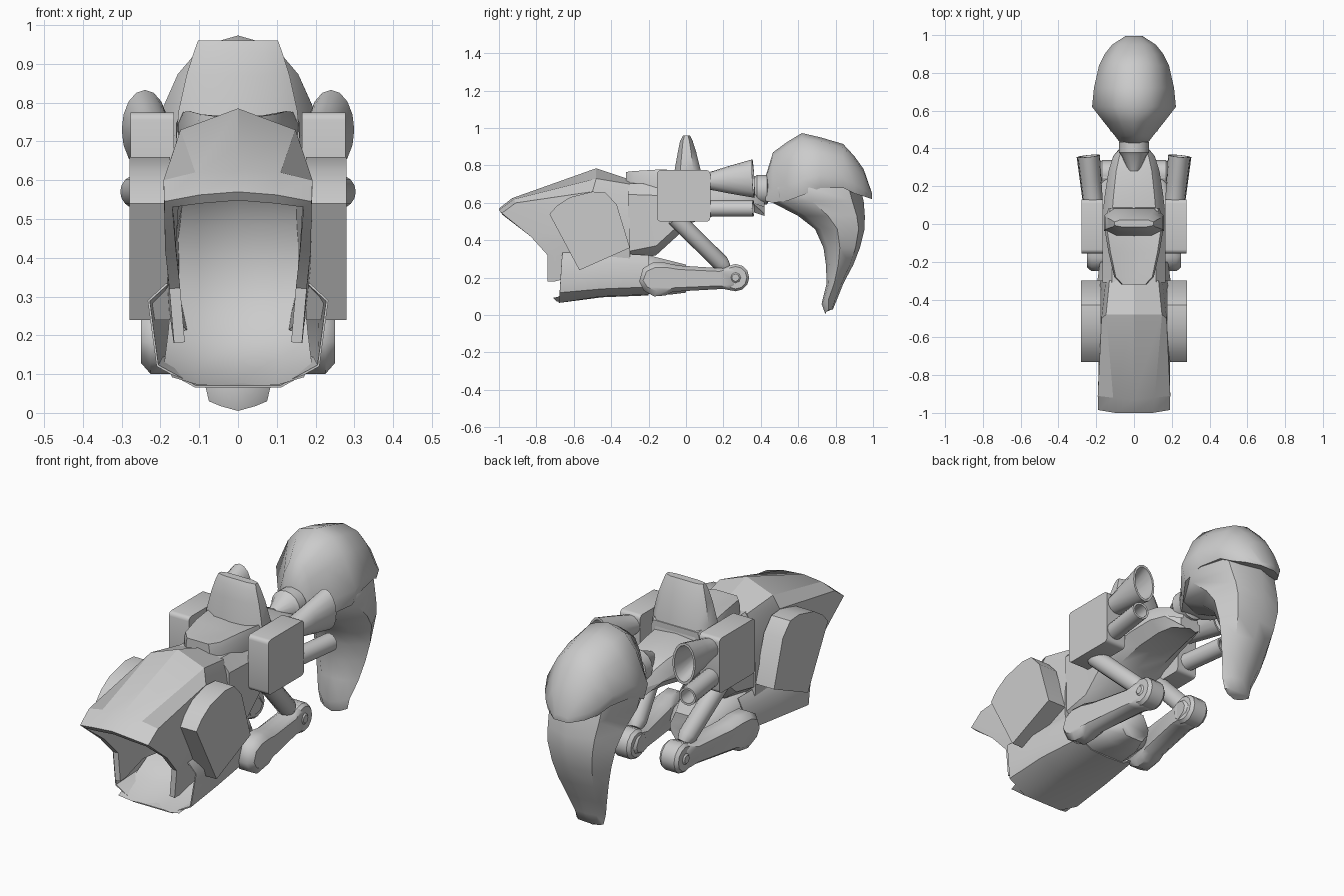
import bpy, bmesh, math
from mathutils import Vector

if "Cube" in bpy.data.objects:
    bpy.data.objects.remove(bpy.data.objects["Cube"])

paint = bpy.data.materials.new("light grey")
paint.diffuse_color = (0.6, 0.6, 0.6, 1)
paint.use_nodes = True
paint.node_tree.nodes["Principled BSDF"].inputs["Base Color"].default_value = paint.diffuse_color


def finish(name, bm, angle=35, shell=0, mirror=False):
    bmesh.ops.recalc_face_normals(bm, faces=bm.faces[:])
    mesh = bpy.data.meshes.new(name)
    bm.to_mesh(mesh)
    bm.free()
    ob = bpy.data.objects.new(name, mesh)
    bpy.context.collection.objects.link(ob)
    mesh.materials.append(paint)
    bpy.ops.object.select_all(action='DESELECT')
    ob.select_set(True)
    bpy.context.view_layer.objects.active = ob
    if shell:
        m = ob.modifiers.new("shell", 'SOLIDIFY')
        m.thickness, m.offset = shell, -1
        bpy.ops.object.modifier_apply(modifier=m.name)
    bpy.ops.object.shade_smooth_by_angle(angle=math.radians(angle))
    if mirror:
        ob.modifiers.new("mirror", 'MIRROR')
    return ob


def loft(name, rings, closed=True, **kw):
    """Skin a row of point rings; closed rings get end caps."""
    bm = bmesh.new()
    vs = [[bm.verts.new(p) for p in r] for r in rings]
    n = len(rings[0])
    for a, b in zip(vs, vs[1:]):
        for i in range(n if closed else n - 1):
            j = (i + 1) % n
            bm.faces.new((a[i], a[j], b[j], b[i]))
    if closed:
        bm.faces.new(vs[0])
        bm.faces.new(vs[-1])
    return finish(name, bm, **kw)


def full(half):
    """Closed symmetric ring from a half ring that starts and ends on x = 0."""
    return half + [(-x, y, z) for x, y, z in half[-2:0:-1]]


def strip(half):
    """Open symmetric strip from a half strip that starts on x = 0."""
    return [(-x, y, z) for x, y, z in half[:0:-1]] + half


def at_y(y, pts):
    return [(x, y, z) for x, z in pts]


def tube(name, p0, p1, rings, sides=16, **kw):
    """Turned part along p0-p1; rings are (fraction, radius[, x radius])."""
    p0, p1 = Vector(p0), Vector(p1)
    d = p1 - p0
    u = Vector((0, 1, 0)) if abs(d.normalized().x) > 0.9 else Vector((1, 0, 0))
    v = d.cross(u).normalized()
    u = v.cross(d).normalized()
    out = []
    for t, r, *rx in rings:
        ru = rx[0] if rx else r
        out.append([p0 + d * t + u * (ru * math.cos(k * math.tau / sides))
                    + v * (r * math.sin(k * math.tau / sides)) for k in range(sides)])
    return loft(name, out, **kw)


def prism(name, poly, x0, x1, **kw):
    """Side outline (y, z) extruded from x0 to x1."""
    return loft(name, [[(x, y, z) for y, z in poly] for x in (x0, x1)], **kw)


# Front hood: open shell with overhanging lip and pointed cheek ends
loft("hood", [strip(r) for r in (
    [(0, -1, .57), (.10, -1, .562), (.19, -.985, .545), (.188, -.83, .42), (.177, -.74, .32), (.165, -.74, .18)],
    [(0, -.93, .625), (.11, -.92, .62), (.192, -.91, .6), (.188, -.8, .43), (.178, -.70, .32), (.166, -.70, .18)],
    [(0, -.48, .785), (.148, -.48, .73), (.172, -.5, .66), (.19, -.5, .45), (.185, -.5, .32), (.17, -.55, .22)],
    [(0, -.3, .725), (.13, -.3, .70), (.15, -.3, .64), (.178, -.3, .45), (.178, -.3, .32), (.15, -.3, .2)],
)], closed=False, angle=25, shell=.028)

# Curved wall closing the mouth, running out into the jaw lip
loft("throat", [[(x * w, y - .05 * abs(x), z + .05 * max(0, abs(x) - .6) * (z < .3))
                 for x in (-1, -.6, 0, .6, 1)] for z, y, w in (
    (.072, -.66, .17), (.11, -.5, .19), (.19, -.38, .18), (.33, -.32, .17),
    (.48, -.33, .165), (.6, -.42, .15), (.67, -.55, .14))], closed=False, angle=60)

# Lower jaw scoop and its rounded rear end
loft("jaw", [strip(r) for r in (
    [(0, -.68, .065), (.11, -.68, .065), (.21, -.675, .12), (.233, -.665, .29), (.185, -.66, .335)],
    [(0, -.45, .095), (.11, -.45, .1), (.2, -.45, .14), (.215, -.45, .27), (.17, -.45, .335)],
    [(0, -.2, .105), (.1, -.2, .11), (.17, -.2, .15), (.18, -.2, .26), (.15, -.2, .32)],
)], closed=False, angle=50, shell=.006)
loft("jaw_rear", [full(at_y(y, [(0, t), (w * .65, t), (w, t - .07), (w * .95, b + .05), (w * .55, b), (0, b)]))
                  for y, w, t, b in ((-.3, .16, .33, .125), (-.2, .165, .32, .112),
                                     (-.08, .14, .29, .11), (0, .09, .27, .12))], angle=60)

# Main body, tapering to the rear
loft("body", [full(at_y(y, [(0, t), (w * .7, t - .01), (w, t - .07), (w, b + .05), (w * .6, b), (0, b + .01)]))
              for y, w, t, b in ((-.31, .168, .715, .29), (-.16, .168, .71, .32), (-.05, .17, .715, .42),
                                 (.02, .17, .72, .49), (.15, .155, .71, .53), (.28, .135, .695, .55),
                                 (.36, .11, .665, .55), (.42, .06, .61, .53))], angle=40)

# Saddle cushion and backrest
loft("seat", [full(at_y(y, [(0, t - d), (w * .6, t - d * .6), (w * .92, t), (w, t - .03), (w, .68), (0, .68)]))
              for y, w, t, d in ((-.32, .065, .765, 0), (-.28, .105, .77, .005), (-.15, .135, .778, .02),
                                 (0, .16, .775, .01), (.085, .135, .75, 0))], angle=40)
loft("backrest", [[(w, yb * .5, z), (w * .7, yb, z), (-w * .7, yb, z), (-w, yb * .5, z),
                   (-w, yf * .5, z), (-w * .6, yf, z), (w * .6, yf, z), (w, yf * .5, z)]
                  for z, w, yf, yb in ((.7, .16, -.07, .088), (.78, .153, -.06, .077),
                                       (.87, .133, -.044, .055), (.93, .114, -.032, .036),
                                       (.96, .103, -.016, .022))], angle=50)

# Slab panels beside the hood
prism("side_panel", [(-.73, .54), (-.69, .585), (-.62, .63), (-.5, .66), (-.43, .655), (-.37, .59),
                     (-.30, .36), (-.57, .24)], .175, .28, mirror=True)
# Engine boxes beside the seat, with rounded side corners
corners = [(y + .02 * math.cos(a), z + .02 * math.sin(a))
           for y, z, s in ((.11, .755, 0), (-.135, .755, 1), (-.135, .52, 2), (.11, .52, 3))
           for a in ((s + k / 3) * math.pi / 2 for k in range(4))]
prism("engine_box", corners, .165, .277, mirror=True)

# Flared upper exhaust and plain lower exhaust, both hollow
tube("flared_exhaust", (.214, .09, .715), (.24, .36, .73),
     [(0, .046, .05), (.15, .048, .052), (.5, .072, .055), (1, .103, .06), (1, .09, .05), (.2, .035, .035)],
     mirror=True)
tube("lower_exhaust", (.225, .1, .57), (.26, .36, .57),
     [(0, .044), (1, .044), (1, .034), (.5, .034)], mirror=True)

# Arms converging to hubs, with slanting struts
arm = [(-.25, .18), (-.225, .13), (-.17, .1), (-.11, .105), (-.07, .125), (.2, .14), (.25, .13),
       (.31, .16), (.325, .2), (.3, .25), (.25, .27), (.2, .25), (-.04, .265), (-.11, .28),
       (-.18, .28), (-.23, .25)]
loft("arm", [[(x - .15 * max(0, y + .15), -.02 + (y + .02) * (.7 + .3 * s), .195 + (z - .195) * s)
              for y, z in arm]
             for x, s in ((.14, .7), (.165, 1), (.225, 1), (.25, .7))], angle=45, mirror=True)
tube("arm_hub", (.08, .265, .2), (.185, .265, .2), [(0, .06), (.15, .073), (.85, .073), (1, .06)],
     sides=12, mirror=True)
tube("hub_cap", (.185, .265, .2), (.192, .265, .2), [(0, .028), (1, .02)], sides=8, mirror=True)
tube("strut", (.19, -.06, .52), (.135, .215, .25), [(0, .045), (.9, .045), (1, .03)],
     sides=12, mirror=True)

# Neck joint behind the body
tube("neck", (0, .28, .67), (0, .46, .67),
     [(0, .03), (.45, .065), (.55, .08), (.85, .08), (.9, .06), (1, .06)])

# Rounded tail cowl
loft("tail_cowl", [full(at_y(y, [(0, t), (w * .42, t - (t - b) * .08), (w * .7, t - (t - b) * .3),
                                 (w, t - (t - b) * .75), (w * .9, b), (0, b)]))
                   for y, w, t, b in ((.425, .07, .74, .61), (.465, .10, .87, .6), (.54, .16, .925, .61),
                                      (.62, .222, .973, .64), (.72, .212, .95, .68), (.84, .185, .915, .68),
                                      (.9, .155, .85, .65), (.95, .115, .78, .635), (.995, .045, .65, .62))],
     angle=45)
# Long curved claw under the cowl
claw = []
for z, f, b, w in ((.76, .5, .92, .17), (.68, .43, .93, .205), (.61, .445, .95, .198), (.53, .6, .956, .186),
                   (.46, .69, .955, .178), (.36, .735, .93, .16), (.27, .748, .895, .14),
                   (.17, .752, .842, .115), (.06, .725, .808, .088), (.005, .745, .785, .075)):
    m = f + (b - f) * .45
    q = b - (b - f) * .12
    e = .025 if z < .1 else 0
    claw.append(full([(0, f, z), (w * .6, f + (b - f) * .12, z + e * .5), (w, m, z + e),
                      (w * .7, q, z + e), (0, b, z + e)]))
loft("tail_claw", claw, angle=45)
